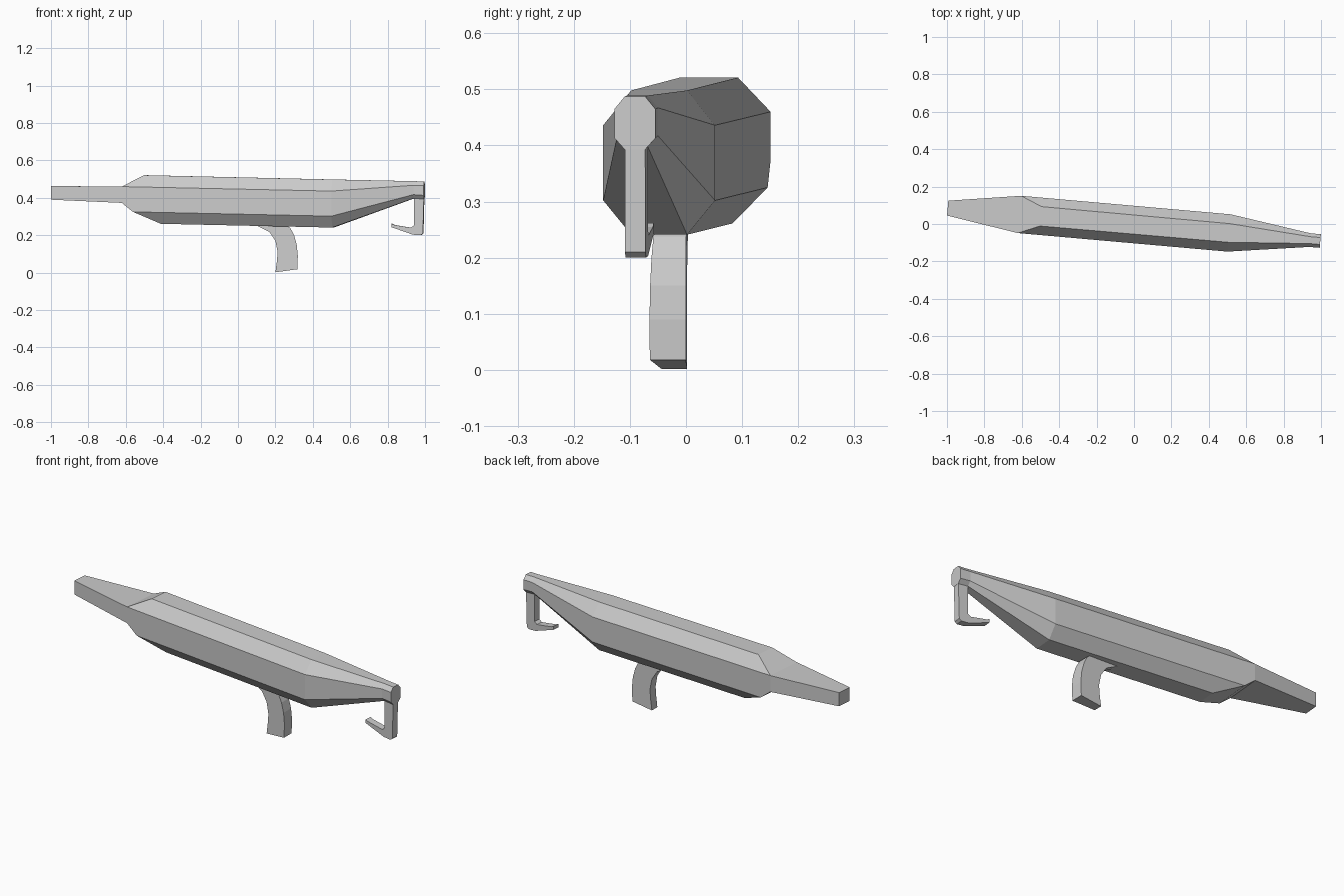
import bpy, bmesh, math
from mathutils import Matrix

if "Cube" in bpy.data.objects:
    bpy.data.objects.remove(bpy.data.objects["Cube"])

YAW = Matrix.Translation((0, -0.003, 0)) @ Matrix.Rotation(math.radians(-5.05), 4, 'Z')


def finish(bm, name, matrix):
    bmesh.ops.transform(bm, matrix=matrix, verts=bm.verts)
    bmesh.ops.recalc_face_normals(bm, faces=bm.faces)
    me = bpy.data.meshes.new(name)
    bm.to_mesh(me)
    bm.free()
    ob = bpy.data.objects.new(name, me)
    bpy.context.collection.objects.link(ob)
    return ob


def slab(name, outline, near, far, matrix):
    """Extrude an xz outline between y = near(x) and y = far(x)."""
    bm = bmesh.new()
    a = [bm.verts.new((x, near(x), z)) for x, z in outline]
    b = [bm.verts.new((x, far(x), z)) for x, z in outline]
    bm.faces.new(a)
    bm.faces.new(b[::-1])
    n = len(a)
    for i in range(n):
        j = (i + 1) % n
        bm.faces.new((a[i], b[i], b[j], a[j]))
    return finish(bm, name, matrix)


# Faceted body with tapered tail and nose: half-points mirrored across y
half = [
    (-1.0, .04, .463), (-1.0, .04, .39),                          # 0-1 tail end
    (-.615, .10, .46), (-.615, .10, .373),                        # 2-3 tail root
    (-.555, .10, .325), (-.41, .05, .261), (-.50, .052, .521),    # 4-6 rear ring
    (.51, .05, .498), (.51, .10, .436), (.51, .10, .302), (.51, .05, .241),
    (.945, .0185, .489), (.945, .0365, .467), (.945, .0365, .417), (.945, .0185, .397),
    (1.0, .0185, .487), (1.0, .0365, .465), (1.0, .0365, .413), (1.0, .0185, .393),
]
bm = bmesh.new()
L = [bm.verts.new((x, y, z)) for x, y, z in half]
R = [bm.verts.new((x, -y, z)) for x, y, z in half]
sides = [(0, 1, 3, 2), (2, 3, 4, 9, 8), (6, 2, 8, 7), (4, 5, 10, 9)]
sides += [(k + j, k + j + 1, k + j + 5, k + j + 4) for k in (7, 11) for j in range(3)]
for V in (L, R):
    for f in sides:
        bm.faces.new([V[i] for i in f])
loop = [15, 11, 7, 6, 2, 0, 1, 3, 4, 5, 10, 14, 18]
for a, b in zip(loop, loop[1:]):
    bm.faces.new((L[a], L[b], R[b], R[a]))
bm.faces.new(L[15:19] + R[15:19][::-1])
finish(bm, "body", YAW)

# Hook hanging below the nose
hook = [(.945, .40), (.999, .396), (.994, .21), (.982, .20), (.94, .203), (.825, .243),
        (.825, .262), (.84, .255), (.93, .24), (.945, .252)]
slab("nose_hook", hook, lambda x: -.0183, lambda x: .0183, YAW)

# Curved grip under the body, wider towards its rear
grip = [(.10, .252), (.255, .256), (.28, .238), (.30, .20), (.314, .15), (.32, .09), (.317, .018),
        (.20, .002), (.208, .06), (.212, .11), (.20, .17), (.168, .218)]
slab("grip", grip, lambda x: -.044 - (x - .2) * .175, lambda x: .004 - (x - .1) * .02,
     Matrix.Identity(4))
